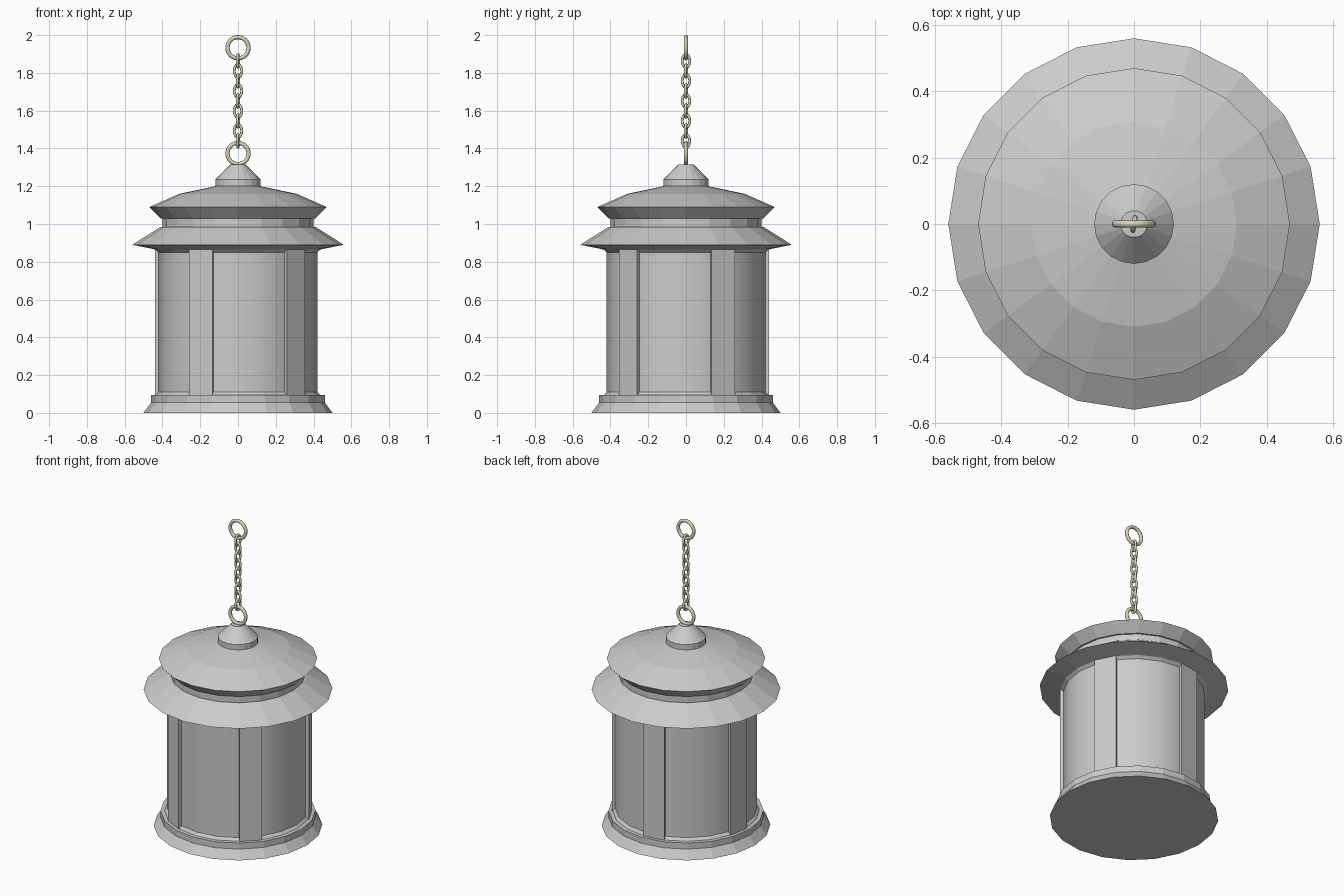
import bpy, bmesh
from math import sin, cos, pi, radians

if "Cube" in bpy.data.objects:
    bpy.data.objects.remove(bpy.data.objects["Cube"])

SIDES = 20

brass = bpy.data.materials.new("brass")
brass.diffuse_color = (0.72, 0.66, 0.45, 1)
brass.use_nodes = True
brass.node_tree.nodes["Principled BSDF"].inputs["Base Color"].default_value = brass.diffuse_color
pane = bpy.data.materials.new("pane_grey")
pane.diffuse_color = (0.55, 0.55, 0.55, 1)
pane.use_nodes = True
pane.node_tree.nodes["Principled BSDF"].inputs["Base Color"].default_value = pane.diffuse_color


def finish(name, bm, mat=None, smooth=None):
    bmesh.ops.recalc_face_normals(bm, faces=bm.faces)
    me = bpy.data.meshes.new(name)
    bm.to_mesh(me)
    bm.free()
    ob = bpy.data.objects.new(name, me)
    bpy.context.collection.objects.link(ob)
    if mat:
        me.materials.append(mat)
    if smooth:
        bpy.ops.object.select_all(action='DESELECT')
        ob.select_set(True)
        bpy.context.view_layer.objects.active = ob
        bpy.ops.object.shade_smooth_by_angle(angle=radians(smooth))
    return ob


def lathe(name, profile, mat=None, smooth=None):
    """Stack (radius, z) rings into a closed faceted solid."""
    bm = bmesh.new()
    rings = [[bm.verts.new((r * cos(2 * pi * i / SIDES), r * sin(2 * pi * i / SIDES), z))
              for i in range(SIDES)] for r, z in profile]
    for a, b in zip(rings, rings[1:]):
        for i in range(SIDES):
            j = (i + 1) % SIDES
            bm.faces.new((a[i], a[j], b[j], b[i]))
    bm.faces.new(rings[0])
    bm.faces.new(rings[-1])
    return finish(name, bm, mat, smooth)


def link(name, z, half_w, half_h, tube, turn=0.0, seg=24, tseg=8):
    """Oval ring standing upright, turned about the vertical axis."""
    bm = bmesh.new()
    rings = []
    for i in range(seg):
        t = 2 * pi * i / seg
        nx, nz = cos(t) * half_h, sin(t) * half_w
        n = (nx * nx + nz * nz) ** 0.5
        ring = []
        for k in range(tseg):
            p = 2 * pi * k / tseg
            x = half_w * cos(t) + tube * cos(p) * nx / n
            y = tube * sin(p)
            h = half_h * sin(t) + tube * cos(p) * nz / n
            ring.append(bm.verts.new((x * cos(turn) - y * sin(turn),
                                      x * sin(turn) + y * cos(turn), z + h)))
        rings.append(ring)
    for i in range(seg):
        a, b = rings[i], rings[(i + 1) % seg]
        for k in range(tseg):
            m = (k + 1) % tseg
            bm.faces.new((a[k], a[m], b[m], b[k]))
    return finish(name, bm, brass, 60)


# Base with stepped lip
lathe("base", [(0.50, 0), (0.46, 0.055), (0.46, 0.095), (0.435, 0.095), (0.417, 0.115)])

# Glass body
lathe("glass", [(0.42, 0.10), (0.42, 0.86)], pane, 30)

# Lower and upper roof tiers
lathe("lower_roof", [(0.415, 0.845), (0.437, 0.865), (0.56, 0.89), (0.41, 0.985),
                     (0.40, 0.985), (0.40, 1.03)])
lathe("upper_roof", [(0.41, 1.03), (0.47, 1.09), (0.31, 1.16), (0.12, 1.20)])
lathe("roof_cap", [(0.12, 1.19), (0.12, 1.235), (0.04, 1.315)])

# Five posts, each spanning one facet of the body
for n in range(5):
    mid = radians(27 + 72 * n)
    bm = bmesh.new()
    corners = [(r, mid + s * radians(9)) for r, s in ((0.40, -1), (0.44, -1), (0.44, 1), (0.40, 1))]
    face = bm.faces.new([bm.verts.new((r * cos(a), r * sin(a), 0.09)) for r, a in corners])
    new = bmesh.ops.extrude_face_region(bm, geom=[face])["geom"]
    bmesh.ops.translate(bm, vec=(0, 0, 0.777),
                        verts=[v for v in new if isinstance(v, bmesh.types.BMVert)])
    finish(f"post_{n + 1}", bm)

# Hanging rings and chain
link("bottom_ring", 1.373, 0.056, 0.056, 0.011, seg=32)
link("top_ring", 1.933, 0.056, 0.056, 0.011, seg=32)
for n in range(9):
    turn = radians(80) if n % 2 == 0 else radians(-10)
    link(f"chain_link_{n + 1}", 1.44 + 0.053 * n, 0.02, 0.034, 0.0075, turn)
